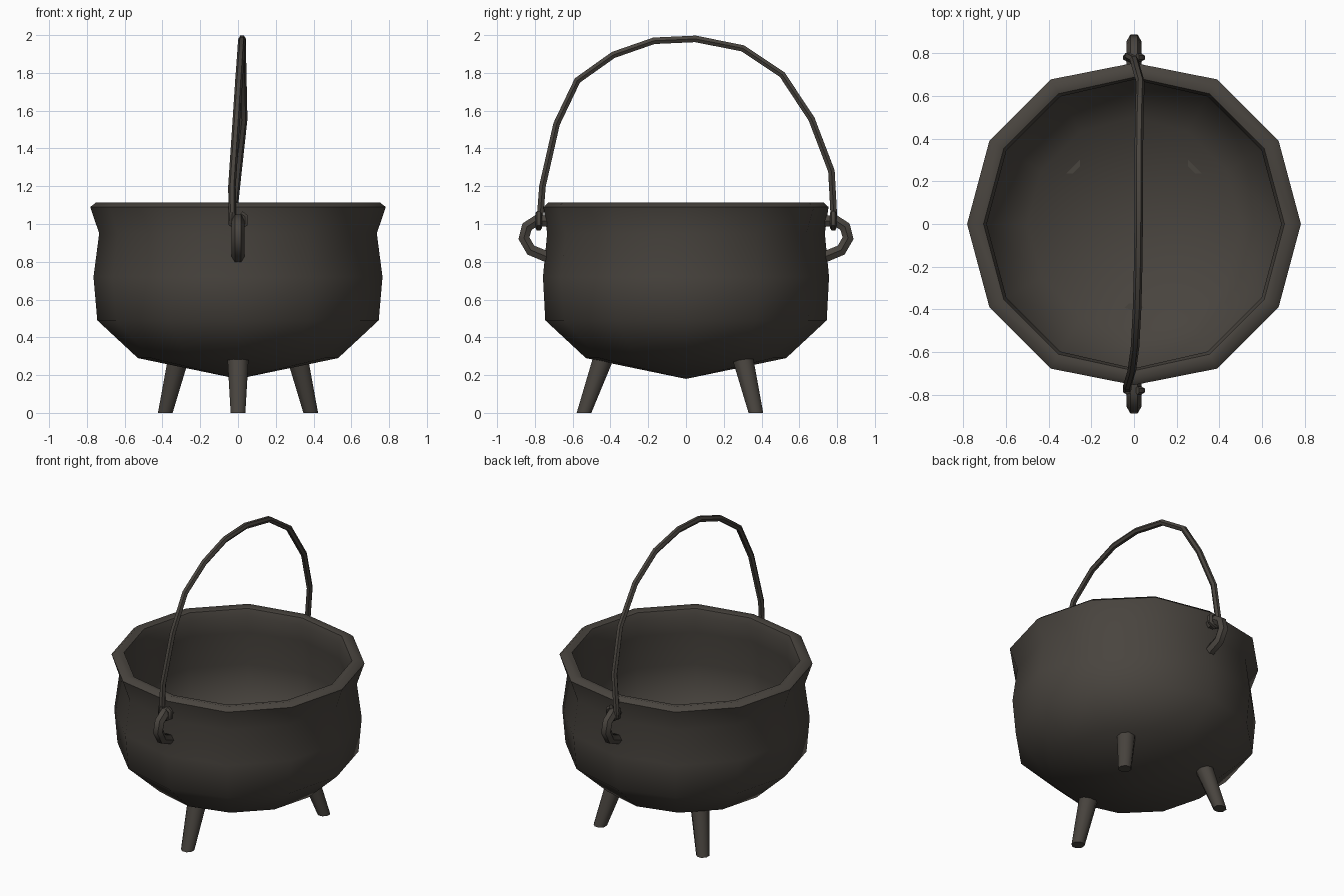
import bpy, bmesh, math
from mathutils import Vector

if "Cube" in bpy.data.objects:
    bpy.data.objects.remove(bpy.data.objects["Cube"])

iron = bpy.data.materials.new("dark iron")
iron.diffuse_color = (0.066, 0.058, 0.049, 1)
iron.use_nodes = True
iron.node_tree.nodes["Principled BSDF"].inputs["Base Color"].default_value = iron.diffuse_color


def finish(name, bm, angle=55):
    bmesh.ops.recalc_face_normals(bm, faces=bm.faces)
    me = bpy.data.meshes.new(name)
    bm.to_mesh(me)
    bm.free()
    me.materials.append(iron)
    ob = bpy.data.objects.new(name, me)
    bpy.context.collection.objects.link(ob)
    bpy.ops.object.select_all(action='DESELECT')
    ob.select_set(True)
    bpy.context.view_layer.objects.active = ob
    bpy.ops.object.shade_smooth_by_angle(angle=math.radians(angle))
    return ob


def bridge(bm, a, b):
    n = len(a)
    for i in range(n):
        bm.faces.new((a[i], a[(i + 1) % n], b[(i + 1) % n], b[i]))


def tube(name, path, radii, ref, sides=6):
    """Tube along a path; ref is the axis the path plane faces."""
    bm = bmesh.new()
    pts = [Vector(p) for p in path]
    ref = Vector(ref)
    rings = []
    for i, p in enumerate(pts):
        t = (pts[min(i + 1, len(pts) - 1)] - pts[max(i - 1, 0)]).normalized()
        u = (ref - t * ref.dot(t)).normalized()
        v = t.cross(u)
        r = radii[i] if isinstance(radii, list) else radii
        ang = [2 * math.pi * k / sides for k in range(sides)]
        rings.append([bm.verts.new(p + (u * math.cos(a) + v * math.sin(a)) * r) for a in ang])
    for a, b in zip(rings, rings[1:]):
        bridge(bm, a, b)
    bm.faces.new(rings[0])
    bm.faces.new(rings[-1])
    return finish(name, bm)


# Pot: 12-sided lathe, (radius, height, stretch where the bail attaches)
profile = [(0.53, 0.29, 1), (0.745, 0.49, 1), (0.765, 0.72, 0.99), (0.735, 0.95, 1),
           (0.782, 1.09, 0.965), (0.75, 1.115, 0.97), (0.705, 1.105, 0.975),
           (0.69, 1.06, 0.98), (0.69, 0.95, 1), (0.72, 0.72, 0.99),
           (0.70, 0.51, 1), (0.50, 0.33, 1)]
bm = bmesh.new()
rings = []
for r, z, s in profile:
    ring = []
    for k in range(12):
        a = math.radians(30 * k)
        q = r * (s if k in (3, 9) else 1)
        ring.append(bm.verts.new((q * math.cos(a), q * math.sin(a), z)))
    rings.append(ring)
for a, b in zip(rings, rings[1:]):
    bridge(bm, a, b)
for ring, z in ((rings[0], 0.18), (rings[-1], 0.225)):
    tip = bm.verts.new((0, 0, z))
    for k in range(12):
        bm.faces.new((ring[k], ring[(k + 1) % 12], tip))
finish("pot", bm)

# Three splayed legs, flat on the ground
legs = [("front_leg", (0, -0.54), (0, -0.43)),
        ("back_right_leg", (0.385, 0.37), (0.31, 0.295)),
        ("back_left_leg", (-0.385, 0.37), (-0.31, 0.295))]
for name, foot, top in legs:
    bm = bmesh.new()
    ends = []
    for (x, y), z, r in ((foot, 0, 0.042), (top, 0.31, 0.062)):
        ends.append([bm.verts.new((x + r * math.cos(k * math.pi / 4 + math.pi / 8),
                                   y + r * math.sin(k * math.pi / 4 + math.pi / 8), z))
                     for k in range(8)])
    bridge(bm, *ends)
    bm.faces.new(ends[0])
    bm.faces.new(ends[1])
    finish(name, bm)

# Side lugs and the bail's hook curling around each
lug = [(0.70, 1.01), (0.79, 1.02), (0.842, 0.985), (0.858, 0.925), (0.822, 0.862), (0.72, 0.82)]
hook = [(-0.03, 1.06), (-0.036, 1.0), (0, 0.98), (0.036, 1.0), (0.036, 1.04), (0.015, 1.055)]
for name, s in (("front", -1), ("back", 1)):
    tube(name + "_lug", [(0, s * y, z) for y, z in lug], 0.034, (1, 0, 0))
    tube(name + "_hook", [(x, s * 0.78, z) for x, z in hook], 0.018, (0, 1, 0))

# Bail handle, slightly bent
bail = [(-0.03, -0.775, 1.0), (-0.032, -0.76, 1.2), (-0.01, -0.685, 1.53), (0.005, -0.575, 1.76),
        (0.015, -0.385, 1.895), (0.02, -0.17, 1.97), (0.022, 0.05, 1.98), (0.022, 0.30, 1.93),
        (0.025, 0.51, 1.79), (0.03, 0.665, 1.555), (0.0, 0.77, 1.28), (-0.03, 0.785, 1.0)]
tube("bail_handle", bail, 0.02, (1, 0, 0))
